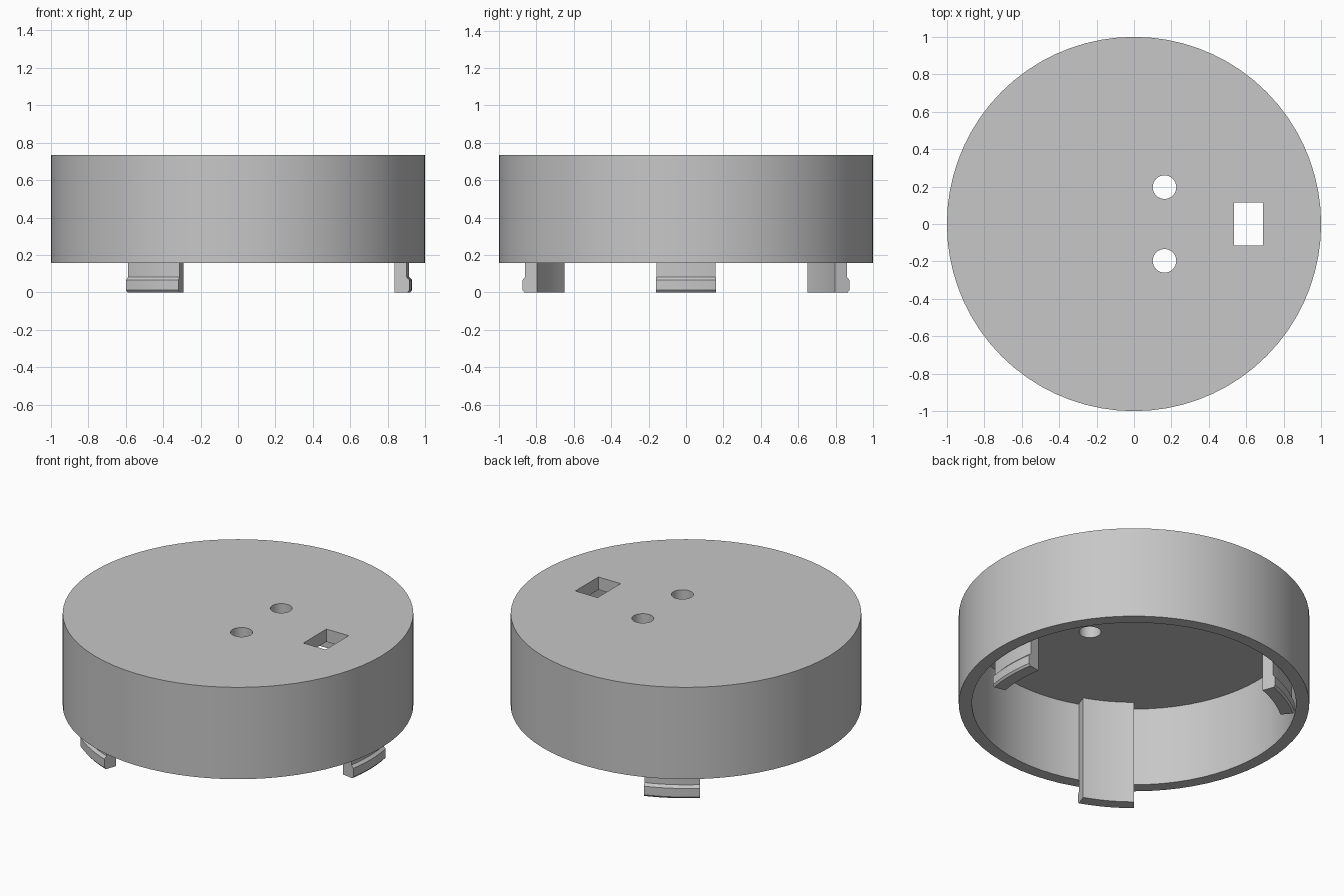
import bpy
import bmesh
from math import cos, sin, radians

cube = bpy.data.objects.get("Cube")
if cube:
    bpy.data.objects.remove(cube, do_unlink=True)

# One plain grey plastic
grey = bpy.data.materials.new("grey plastic")
grey.use_nodes = True
colour = (0.57, 0.57, 0.57, 1)
grey.diffuse_color = colour
grey.node_tree.nodes["Principled BSDF"].inputs["Base Color"].default_value = colour

RIM, CEILING, TOP = 0.157, 0.655, 0.735
SIDES = 72


def activate(obj):
    bpy.ops.object.select_all(action='DESELECT')
    obj.select_set(True)
    bpy.context.view_layer.objects.active = obj


def smooth(obj):
    activate(obj)
    bpy.ops.object.shade_smooth_by_angle(angle=radians(25))


def cylinder(name, x, y, radius, low, high, sides=SIDES):
    bpy.ops.mesh.primitive_cylinder_add(
        vertices=sides, radius=radius, depth=high - low,
        location=(x, y, (low + high) / 2))
    obj = bpy.context.object
    obj.name = name
    obj.data.materials.append(grey)
    return obj


def cut(target, cutter):
    cutter.hide_render = True
    mod = target.modifiers.new("cut", 'BOOLEAN')
    mod.operation = 'DIFFERENCE'
    mod.solver = 'EXACT'
    mod.object = cutter
    activate(target)
    bpy.ops.object.modifier_apply(modifier=mod.name)
    bpy.data.objects.remove(cutter, do_unlink=True)


def arc_sweep(name, profile, centre, half_angle, steps):
    """Sweep a closed (radius, z) profile around z and cap both ends."""
    bm = bmesh.new()
    rings = []
    for i in range(steps + 1):
        a = radians(centre - half_angle + 2 * half_angle * i / steps)
        rings.append([bm.verts.new((r * cos(a), r * sin(a), z)) for r, z in profile])
    n = len(profile)
    for a, b in zip(rings, rings[1:]):
        for j in range(n):
            k = (j + 1) % n
            bm.faces.new((a[j], b[j], b[k], a[k]))
    bm.faces.new(rings[0])
    bm.faces.new(rings[-1])
    bmesh.ops.recalc_face_normals(bm, faces=bm.faces[:])
    mesh = bpy.data.meshes.new(name)
    bm.to_mesh(mesh)
    bm.free()
    mesh.materials.append(grey)
    obj = bpy.data.objects.new(name, mesh)
    bpy.context.collection.objects.link(obj)
    return obj


# Hollow round cap, open underneath
cap = cylinder("cap_shell", 0, 0, 1, RIM, TOP)
cut(cap, cylinder("cavity_cutter", 0, 0, 0.925, RIM - 0.2, CEILING))

# Two round holes through the top
for side in (-1, 1):
    cut(cap, cylinder("hole_cutter", 0.163, side * 0.197, 0.063,
                      CEILING - 0.1, TOP + 0.1, 32))

# Rectangular slot through the top
bpy.ops.mesh.primitive_cube_add(size=1, location=(0.613, 0, 0.7))
slot = bpy.context.object
slot.name = "slot_cutter"
slot.scale = (0.155, 0.23, 0.25)
slot.data.materials.append(grey)
cut(cap, slot)
smooth(cap)

# Three snap clips hanging from the ceiling, each with a small outer ridge
clip_profile = [(0.848, 0), (0.92, 0), (0.93, 0.012), (0.93, 0.066),
                (0.915, 0.082), (0.915, CEILING + 0.01), (0.848, CEILING + 0.01)]
for name, angle in (("left", 0), ("back", 120), ("front", 240)):
    smooth(arc_sweep(name + "_clip", clip_profile, angle, 10, 8))
